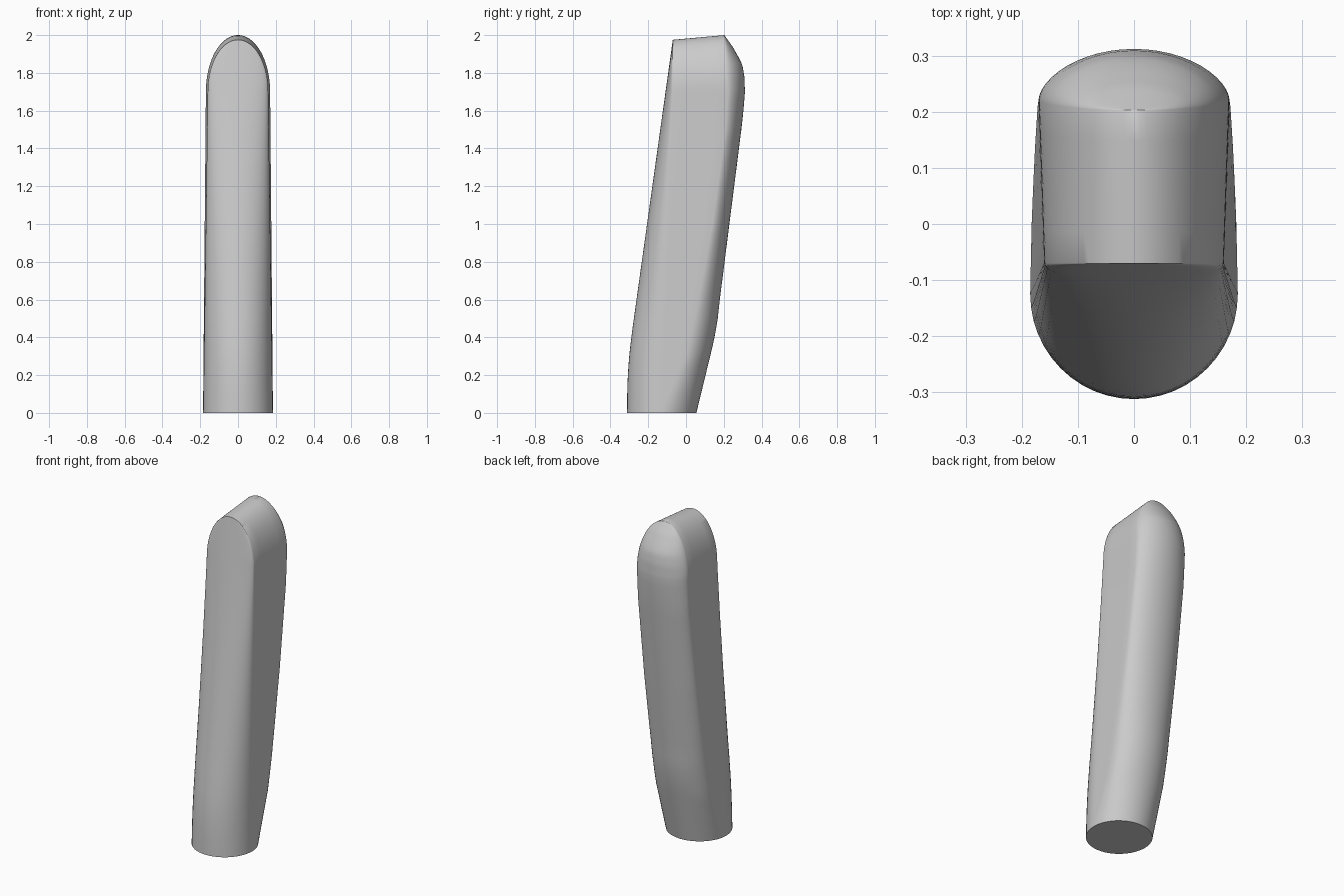
import bpy, bmesh, math

if "Cube" in bpy.data.objects:
    bpy.data.objects.remove(bpy.data.objects["Cube"], do_unlink=True)

# Side profiles as (height, depth) pairs
FRONT = [(0, -.312), (.12, -.311), (.22, -.307), (.32, -.299), (.45, -.283), (1.975, -.07)]
BACK = [(0, .055), (.35, .14), (.42, .155), (.5, .168), (.6, .179), (1.5, .293),
        (1.6, .304), (1.7, .312), (1.78, .309), (1.84, .299), (1.88, .28),
        (1.94, .246), (2, .203)]
SIDE_BACK = [(0, -.125), (.15, -.06), (.3, 0), (.5, .045), (.7, .085), (1, .14),
             (1.5, .21), (1.7, .222), (2, .203)]
SHOULDER = 1.7
ARC, FLAT = 24, 5


def lerp(a, b, t):
    return a + (b - a) * t


def sample(table, z):
    for (z0, y0), (z1, y1) in zip(table, table[1:]):
        if z <= z1:
            return lerp(y0, y1, (z - z0) / (z1 - z0))
    return table[-1][1]


def ring(zf, zb, shrink):
    """One closed section: front arc, flat flank, back arc, flat flank."""
    h = min(zf / SHOULDER, 1)
    wf, wb = lerp(.185, .16, h) * shrink, lerp(.185, .17, h) * shrink
    sf, sb = lerp(-.125, -.07, h), sample(SIDE_BACK, zb)
    cf, cb = sample(FRONT, zf), sample(BACK, zb)
    power = lerp(1, 1.2, h)
    pts = []
    for i in range(ARC + 1):
        a = math.pi * i / ARC
        pts.append((-wf * math.cos(a), sf + (cf - sf) * math.sin(a), zf))
    flank = [(lerp(wf, wb, k / FLAT), lerp(sf, sb, k / FLAT), lerp(zf, zb, k / FLAT))
             for k in range(1, FLAT)]
    pts += flank
    for i in range(ARC + 1):
        a = math.pi * i / ARC
        s = max(math.sin(a), 0) ** power
        pts.append((wb * math.cos(a), sb + (cb - sb) * s, zb))
    pts += [(-x, y, z) for x, y, z in reversed(flank)]
    return pts


# Leaning shaft, then the arched top closing to a ridge
sections = [ring(SHOULDER * i / 34, SHOULDER * i / 34, 1) for i in range(34)]
for i in range(25):
    t = math.pi / 2 * i / 24
    s = math.sin(t)
    sections.append(ring(SHOULDER + .275 * s, SHOULDER + .3 * s, math.cos(t)))

bm = bmesh.new()
loops = [[bm.verts.new(p) for p in sec] for sec in sections]
for low, high in zip(loops, loops[1:]):
    for i in range(len(low)):
        j = (i + 1) % len(low)
        bm.faces.new((low[i], low[j], high[j], high[i]))
bm.faces.new(list(reversed(loops[0])))
bmesh.ops.remove_doubles(bm, verts=bm.verts[:], dist=.0002)
bmesh.ops.recalc_face_normals(bm, faces=bm.faces[:])

mesh = bpy.data.meshes.new("leaning_post")
bm.to_mesh(mesh)
bm.free()
post = bpy.data.objects.new("leaning_post", mesh)
bpy.context.collection.objects.link(post)

# Plain grey finish
grey = bpy.data.materials.new("plain_grey")
grey.use_nodes = True
colour = (.6, .6, .6, 1)
grey.diffuse_color = colour
grey.node_tree.nodes["Principled BSDF"].inputs["Base Color"].default_value = colour
mesh.materials.append(grey)

bpy.ops.object.select_all(action='DESELECT')
post.select_set(True)
bpy.context.view_layer.objects.active = post
bpy.ops.object.shade_smooth_by_angle(angle=math.radians(30))
